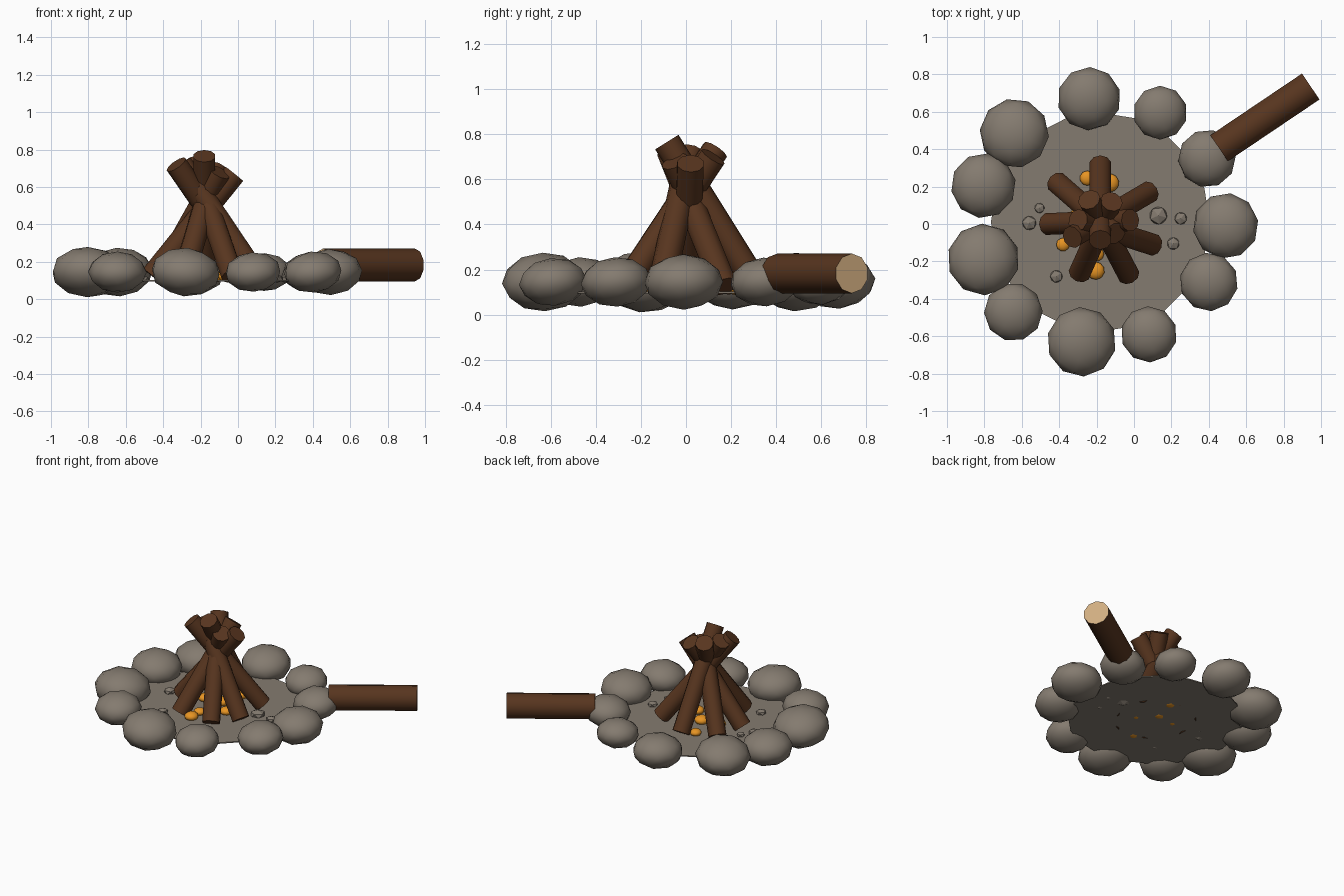
import bpy, math, random
from mathutils import Vector

if "Cube" in bpy.data.objects:
    bpy.data.objects.remove(bpy.data.objects["Cube"])
random.seed(4)


def material(name, rgb):
    m = bpy.data.materials.new(name)
    m.diffuse_color = (*[(c / 255) ** 2.2 for c in rgb], 1)
    m.use_nodes = True
    m.node_tree.nodes["Principled BSDF"].inputs["Base Color"].default_value = m.diffuse_color
    return m


STONE = material("grey stone", (131, 122, 111))
ASH = material("ash ground", (131, 122, 111))
BARK = material("dark bark", (88, 56, 36))
CUT = material("cut wood", (208, 172, 128))
EMBER = material("ember orange", (232, 148, 40))


def finish(name, mat, angle):
    o = bpy.context.object
    o.name = name
    o.data.materials.append(mat)
    bpy.ops.object.shade_smooth_by_angle(angle=math.radians(angle))
    return o


def blob(name, mat, loc, size, sub, tilt=0.0, angle=60):
    """Squashed ball with a slight random lean."""
    rot = (random.uniform(-tilt, tilt), random.uniform(-tilt, tilt), random.uniform(0, 6.28))
    bpy.ops.mesh.primitive_ico_sphere_add(subdivisions=sub, radius=1, location=loc, rotation=rot)
    bpy.context.object.scale = size
    return finish(name, mat, angle)


def log(name, a, b, r, sides=10):
    """Cylinder from point a to point b."""
    a, b = Vector(a), Vector(b)
    d = b - a
    bpy.ops.mesh.primitive_cylinder_add(vertices=sides, radius=r, depth=d.length, location=(a + b) / 2,
                                        rotation=d.to_track_quat('Z', 'Y').to_euler())
    return finish(name, BARK, 45)


# Ash bed inside the ring
bpy.ops.mesh.primitive_cylinder_add(vertices=20, radius=0.585, depth=0.008, location=(-0.18, 0.01, 0.098))
finish("ash_bed", ASH, 30)

# Ring of stones: x, y, radius
stones = [(-.24, .67, .17), (.14, .595, .145), (.39, .35, .155), (.49, -.01, .176), (.40, -.31, .157),
          (.08, -.59, .151), (-.28, -.63, .186), (-.645, -.47, .157), (-.805, -.19, .193),
          (-.805, .205, .174), (-.64, .485, .186)]
for i, (x, y, r) in enumerate(stones):
    blob(f"ring_stone_{i + 1}", STONE, (x, y, 0.145), (r, r, r * 0.7), 3 if r > 1 else 2, 0.1)

# Leaning fire logs: base xy, top xyz
logs = [((-.18, .315), (-.18, -.085, .765)), ((.08, .17), (-.33, -.07, .72)),
        ((.10, -.11), (-.30, .02, .72)), ((-.03, -.27), (-.24, .13, .73)),
        ((-.29, -.26), (-.12, .12, .70)), ((-.46, 0.0), (-.02, .02, .67)),
        ((-.41, .22), (-.10, -.05, .68))]
for i, (a, b) in enumerate(logs):
    log(f"fire_log_{i + 1}", (*a, 0.125), b, 0.061)

# Spare log resting on the ring, with pale sawn ends
spare = log("spare_log", (.455, .405, .183), (.945, .735, .183), 0.088)
spare.data.materials.append(CUT)
for p in spare.data.polygons:
    if abs(p.normal.z) > 0.9:
        p.material_index = 1

# Glowing embers and loose pebbles: x, y, radius
embers = [(-.25, .245, .04), (-.13, .22, .05), (-.205, -.25, .048), (-.38, -.11, .036),
          (-.2, -.16, .04), (-.06, -.05, .045), (-.3, .04, .045), (-.17, .06, .05)]
for i, (x, y, r) in enumerate(embers):
    blob(f"ember_{i + 1}", EMBER, (x, y, 0.12), (r, r, r * 0.65), 2)
pebbles = [(-.56, .005, .042), (-.505, .085, .03), (-.415, -.28, .037), (.13, .045, .053),
           (.25, .03, .037), (.21, -.105, .037)]
for i, (x, y, r) in enumerate(pebbles):
    blob(f"pebble_{i + 1}", STONE, (x, y, 0.11), (r, r, r * 0.6), 1, 0, 30)
